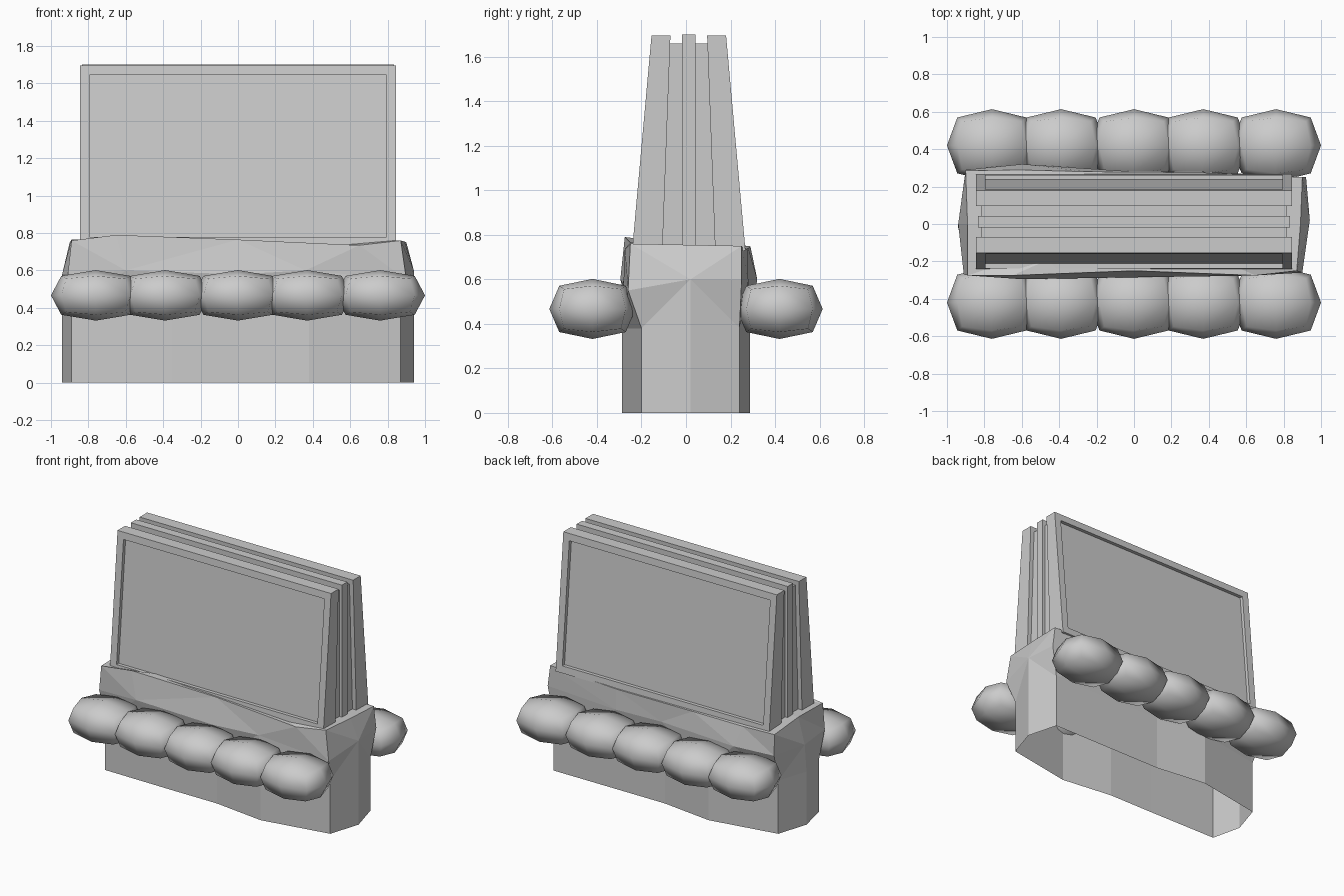
import bpy, bmesh
from mathutils import Vector

if "Cube" in bpy.data.objects:
    bpy.data.objects.remove(bpy.data.objects["Cube"])


def make_object(name, bm, fix_normals=True):
    if fix_normals:
        bmesh.ops.recalc_face_normals(bm, faces=bm.faces[:])
    mesh = bpy.data.meshes.new(name)
    bm.to_mesh(mesh)
    bm.free()
    ob = bpy.data.objects.new(name, mesh)
    bpy.context.collection.objects.link(ob)
    return ob


def extrude_profile(profile, half_width):
    """Solid from a y/z profile, running along x."""
    bm = bmesh.new()
    a, b = [[bm.verts.new((x, y, z)) for y, z in profile]
            for x in (-half_width, half_width)]
    n = len(profile)
    bm.faces.new(a)
    bm.faces.new(b[::-1])
    for i in range(n):
        bm.faces.new((a[i], b[i], b[(i + 1) % n], a[(i + 1) % n]))
    return bm


# Rough stone base, open underneath: plan outline raised in rings to an uneven rim
half_outline = [(-.89, -.235), (-.35, -.24), (0, -.24), (.38, -.288), (.87, -.20), (.94, .02)]
outline = half_outline + [(-x, -y) for x, y in half_outline]
outline[6] = (.88, .24)
shoulder = [(-.91, -.27, .58), (-.60, -.295, .60), (0, -.285, .58), (.36, -.28, .60), (.90, -.26, .55),
            (.94, .02, .60), (.92, .25, .60), (.36, .28, .59), (0, .28, .60), (-.60, .32, .60),
            (-.90, .29, .60), (-.94, 0, .58)]
rim = [(-.89, -.275, .76), (-.65, -.275, .79), (0, -.25, .765), (.65, -.275, .735), (.87, -.25, .76),
       (.89, 0, .755), (.90, .25, .75), (.36, .275, .735), (-.25, .28, .74), (-.65, .29, .745),
       (-.90, .285, .75), (-.89, 0, .765)]
bm = bmesh.new()
levels = [[(x, y, 0) for x, y in outline], [(x, y, .38) for x, y in outline], shoulder, rim]
rings = [[bm.verts.new(p) for p in level] for level in levels]
n = len(outline)
for lo, hi in zip(rings, rings[1:]):
    for i in range(n):
        bm.faces.new((lo[i], lo[(i + 1) % n], hi[(i + 1) % n], hi[i]))
# Top closed by a fan
centre = bm.verts.new((0, .01, .755))
for i in range(n):
    bm.faces.new((rings[-1][i], rings[-1][(i + 1) % n], centre))
bmesh.ops.triangulate(bm, faces=[f for f in bm.faces if len(f.verts) == 4 and
                                 min(v.co.z for v in f.verts) > .1])
make_object("stone_base", bm, False)

# Leaning outer display panels with a recessed face, mirrored front to back
MID_Y = .0125
panel = [(-.155, 1.695), (-.07, 1.695), (-.107, .70), (-.242, .73)]
for name, side in (("front_panel", 1), ("back_panel", -1)):
    prof = [(y if side == 1 else 2 * MID_Y - y, z) for y, z in panel]
    bm = extrude_profile(prof, .845)
    bmesh.ops.recalc_face_normals(bm, faces=bm.faces[:])
    face = max(bm.faces, key=lambda f: -side * f.calc_center_median().y)
    bmesh.ops.inset_region(bm, faces=[face], thickness=.05, depth=0, use_even_offset=True)
    inner = bmesh.ops.extrude_face_region(bm, geom=[face])["geom"]
    bmesh.ops.translate(bm, vec=Vector((0, side * .025, 0)),
                        verts=[g for g in inner if isinstance(g, bmesh.types.BMVert)])
    if face.is_valid:
        bmesh.ops.delete(bm, geom=[face], context='FACES_ONLY')
    make_object(name, bm)

# Core between the panels, and the upright centre board
make_object("panel_core", extrude_profile([(-.073, 1.66), (.098, 1.66), (.132, .70), (-.107, .70)], .815))
make_object("centre_board", extrude_profile([(-.018, 1.70), (.043, 1.70), (.043, .70), (-.018, .70)], .835))

# Rows of puffy cushions: rounded cubes, overlapping along each side
for row, y in (("front", -.42), ("back", .42)):
    for i, x in enumerate((-.76, -.39, 0, .37, .76)):
        bm = bmesh.new()
        bmesh.ops.create_cube(bm, size=2)
        bmesh.ops.subdivide_edges(bm, edges=bm.edges[:], cuts=1, use_grid_fill=True)
        for v in bm.verts:
            on = sum(abs(c) > .5 for c in v.co)
            v.co *= {1: 1, 2: .77, 3: .66}[on]
            v.co = Vector((v.co.x * .24 + x, v.co.y * .194 + y, v.co.z * .135 + .467))
        for f in bm.faces:
            f.smooth = True
        make_object(f"{row}_cushion_{i + 1}", bm)
